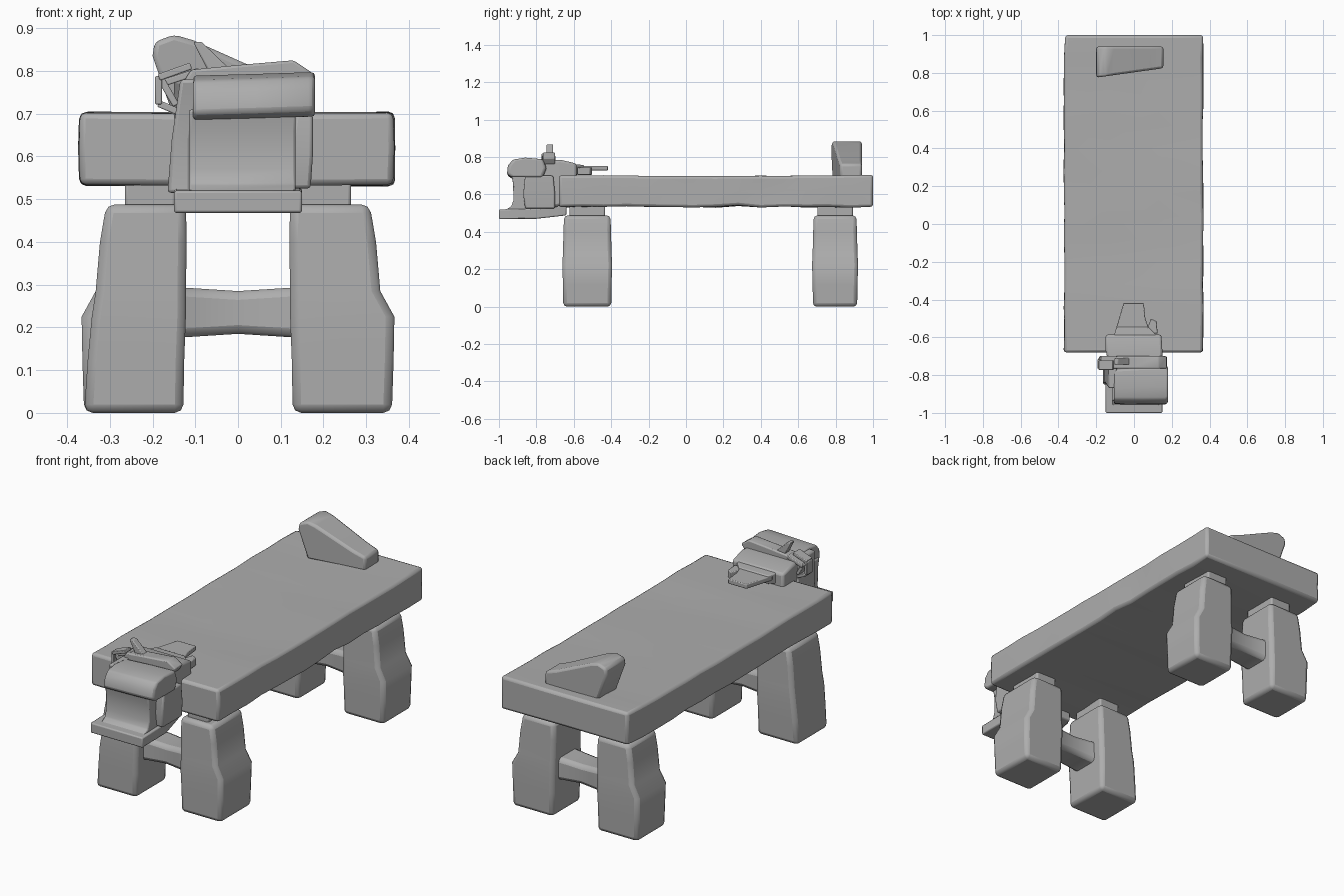
import bpy, bmesh, math, random

random.seed(4)
stone = bpy.data.materials.new("grey stone")
stone.diffuse_color = (0.42, 0.42, 0.42, 1)


def loft(name, rings, bevel=0.012, angle=40):
    """Skin a list of equal-length 3D point rings, cap the ends, soften the edges."""
    bm = bmesh.new()
    vs = [[bm.verts.new(p) for p in ring] for ring in rings]
    n = len(rings[0])
    for a, b in zip(vs, vs[1:]):
        for i in range(n):
            j = (i + 1) % n
            bm.faces.new((a[i], a[j], b[j], b[i]))
    bm.faces.new(vs[0])
    bm.faces.new(vs[-1])
    bmesh.ops.recalc_face_normals(bm, faces=bm.faces)
    me = bpy.data.meshes.new(name)
    bm.to_mesh(me)
    bm.free()
    me.materials.append(stone)
    ob = bpy.data.objects.new(name, me)
    bpy.context.collection.objects.link(ob)
    bpy.ops.object.select_all(action='DESELECT')
    ob.select_set(True)
    bpy.context.view_layer.objects.active = ob
    bpy.ops.object.shade_smooth_by_angle(angle=math.radians(angle))
    if bevel:
        m = ob.modifiers.new("worn edges", 'BEVEL')
        m.width, m.segments = bevel, 2
        m.limit_method, m.angle_limit = 'ANGLE', math.radians(35)
    return ob


def place(axis, t, u, v):
    return {'x': (t, u, v), 'y': (u, t, v), 'z': (u, v, t)}[axis]


def rect(axis, t, u0, u1, v0, v1):
    return [place(axis, t, *p) for p in ((u0, v0), (u1, v0), (u1, v1), (u0, v1))]


def prism(name, axis, pts, a, b, bevel=0.008):
    return loft(name, [[place(axis, t, u, v) for u, v in pts] for t in (a, b)], bevel)


def wob(a=0.004):
    return random.uniform(-a, a)


# slab top: uneven hewn plank
rings = []
for i in range(15):
    y = -0.68 + 1.68 * i / 14
    sag = 0.006 * math.sin(math.pi * i / 14)
    x0, x1 = -0.368 + wob(), 0.366 + wob()
    z0, z1 = 0.535 + wob(), 0.704 - sag + wob(0.002)
    rings.append([(x0, y, z0), (0, y, z0 + wob()), (x1, y, z0 + wob()), (x1 + wob(), y, 0.62),
                  (x1, y, z1), (0.13, y, z1 - 0.004 + wob()), (-0.13, y, z1 - 0.004 + wob()),
                  (x0, y, z1), (x0 + wob(), y, 0.62)])
loft("table_slab", rings, 0.014)

# trestles: two splayed legs with neck blocks, joined by a flared crossbar
for label, yc, out in (("front", -0.528, -1), ("rear", 0.797, 1)):
    hy = 0.13 if out < 0 else 0.12
    for side, s in (("left", -1), ("right", 1)):
        def sec(z, i, o, d):
            return rect('z', z, s * i, s * o, yc - d, yc + d)
        bulge = 0.012 if (s > 0 or out > 0) else 0.0
        loft(f"{label}_{side}_leg", [
            sec(0, 0.128, 0.36, hy - 0.002),
            sec(0.12, 0.126, 0.352 + bulge, hy),
            sec(0.225, 0.122, 0.342 + 2 * bulge, hy + 0.003),
            sec(0.285, 0.122, 0.333, hy),
            sec(0.40, 0.120, 0.323, hy - 0.003),
            sec(0.488, 0.122, 0.308, hy - 0.006)], 0.02)
        loft(f"{label}_{side}_leg_neck",
             [sec(0.46, 0.145, 0.265, 0.095), sec(0.55, 0.145, 0.265, 0.095)], 0.008)
    loft(f"{label}_crossbar", [
        rect('x', x, yc - d, yc + d, 0.235 - h, 0.235 + h)
        for x, d, h in ((-0.19, 0.105, 0.085), (-0.125, 0.075, 0.058), (0, 0.068, 0.05),
                        (0.125, 0.075, 0.058), (0.19, 0.105, 0.085))], 0.02)

# end stop: sloped stone at the rear, front face skewed
prof = [(-0.15, 0.69), (-0.2, 0.835), (-0.195, 0.868), (-0.15, 0.885), (-0.105, 0.872),
        (0.09, 0.785), (0.155, 0.762), (0.155, 0.69)]
loft("rear_end_stop", [[(x, 0.803 + 0.14 * x, z) for x, z in prof],
                       [(x, 0.94, z) for x, z in prof]], 0.012)

# clamp at the front: base plate, waist, upper jaw
loft("clamp_base", [rect('y', -1.0, -0.15, 0.15, 0.468, 0.52),
                    rect('y', -0.8, -0.15, 0.15, 0.470, 0.525),
                    rect('y', -0.64, -0.12, 0.12, 0.488, 0.54)], 0.006)
waist = [(-0.97, 0.515), (-0.935, 0.535), (-0.922, 0.57), (-0.925, 0.66), (-0.935, 0.71),
         (-0.72, 0.71), (-0.72, 0.515)]
prism("clamp_waist", 'x', waist, -0.115, 0.135, 0.006)
jaw = [(-0.935, 0.693), (-0.957, 0.71), (-0.952, 0.755), (-0.925, 0.786), (-0.86, 0.797),
       (-0.765, 0.788), (-0.745, 0.74), (-0.765, 0.693)]
loft("clamp_upper_jaw", [[(x, y * k + yo, z + dz) for y, z in jaw]
                         for x, k, yo, dz in ((-0.105, 0.94, -0.055, -0.008), (0.04, 1, 0, -0.004),
                                              (0.165, 1, 0, 0.0), (0.18, 0.9, -0.085, 0.0))], 0.008)

# cheeks on either side of the waist
loft("left_cheek", [rect('z', 0.515, -0.165, -0.11, -0.85, -0.70),
                    rect('z', 0.64, -0.155, -0.11, -0.84, -0.70),
                    rect('z', 0.78, -0.135, -0.09, -0.87, -0.72)], 0.008)
loft("right_cheek", [rect('z', 0.525, 0.125, 0.17, -0.86, -0.70),
                     rect('z', 0.60, 0.120, 0.175, -0.87, -0.70),
                     rect('z', 0.70, 0.135, 0.175, -0.86, -0.71)], 0.008)

# block that ties the clamp to the slab end
loft("clamp_back_block", [rect('y', -0.76, -0.13, 0.15, 0.52, 0.78),
                          rect('y', -0.67, -0.15, 0.15, 0.54, 0.785),
                          rect('y', -0.585, -0.15, 0.145, 0.64, 0.765)], 0.012)
loft("back_lip", [rect('y', -0.60, -0.11, 0.13, 0.70, 0.762),
                  rect('y', -0.545, -0.09, 0.075, 0.715, 0.757)], 0.006)

# thin splinters lying over the slab
prism("long_splinter", 'z', [(-0.1, -0.57), (-0.055, -0.418), (0.052, -0.418), (0.06, -0.5),
                             (0.085, -0.57)], 0.728, 0.752, 0.004)
prism("short_splinter", 'z', [(0.06, -0.58), (0.09, -0.50), (0.12, -0.515), (0.125, -0.58)],
      0.705, 0.745, 0.004)

# ragged crest above the jaw and torn loop on the left
prism("crest_plate", 'y', [(-0.13, 0.77), (-0.11, 0.803), (0.0, 0.814), (0.13, 0.825),
                           (0.175, 0.795), (0.15, 0.76)], -0.765, -0.70, 0.006)
prism("crest_spike", 'y', [(-0.105, 0.868), (-0.085, 0.868), (-0.03, 0.815), (0.0, 0.79),
                           (-0.07, 0.80)], -0.745, -0.71, 0.004)
strips = [((-0.185, 0.785), (-0.11, 0.812)), ((-0.186, 0.788), (-0.186, 0.722)),
          ((-0.186, 0.724), (-0.13, 0.70)), ((-0.18, 0.78), (-0.145, 0.72)),
          ((-0.18, 0.77), (-0.09, 0.80))]
for k, ((xa, za), (xb, zb)) in enumerate(strips):
    d = math.hypot(xb - xa, zb - za)
    nx, nz = -(zb - za) / d * 0.008, (xb - xa) / d * 0.008
    prism(f"torn_strip_{k + 1}", 'y', [(xa - nx, za - nz), (xb - nx, zb - nz),
                                       (xb + nx, zb + nz), (xa + nx, za + nz)],
          -0.772 + 0.006 * k, -0.722 + 0.006 * k, 0.003)
